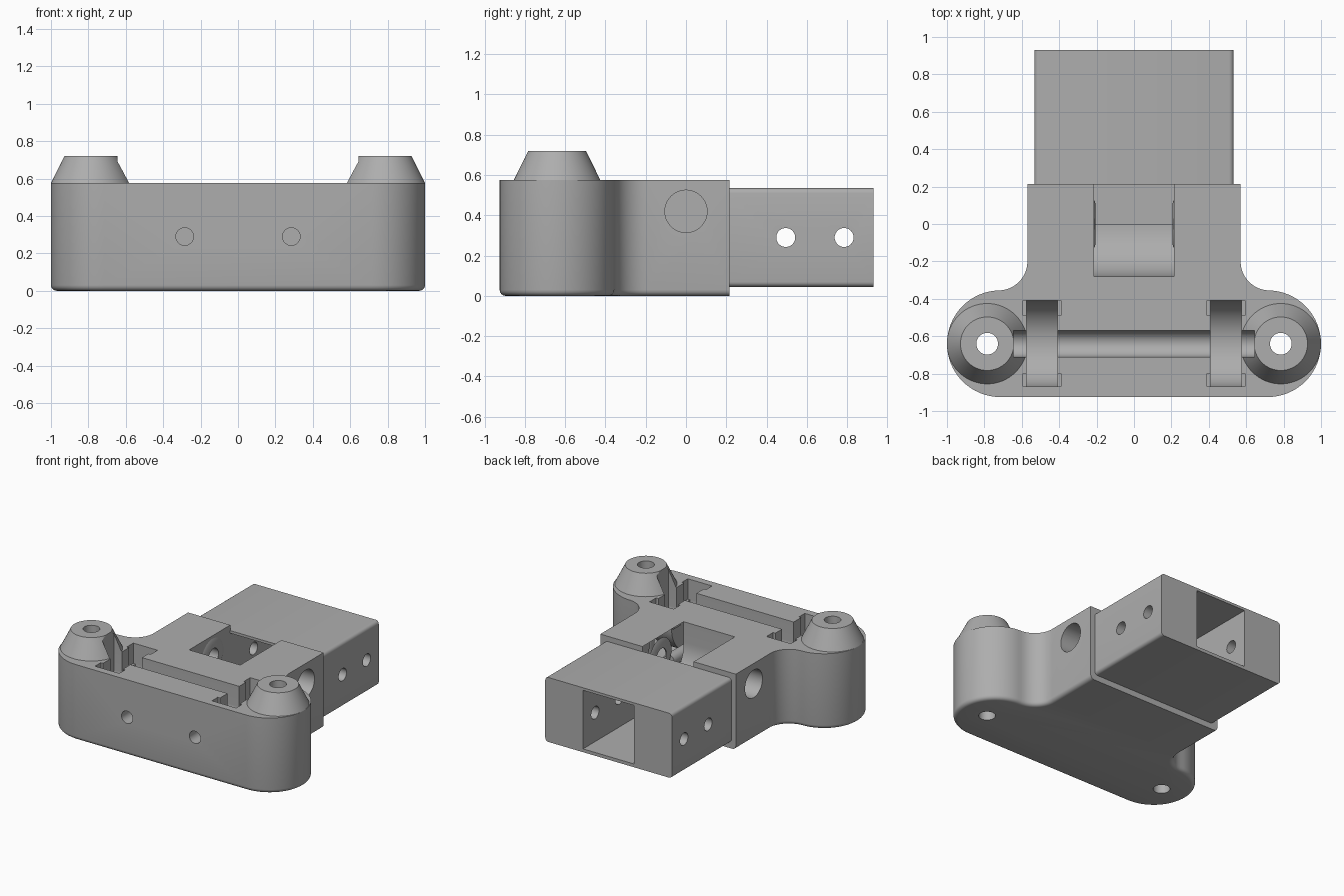
import bpy, bmesh, math
from mathutils import Matrix, Vector

cube = bpy.data.objects.get("Cube")
if cube:
    bpy.data.objects.remove(cube, do_unlink=True)

grey = bpy.data.materials.new("plain grey")
grey.use_nodes = True
COLOUR = (0.42, 0.42, 0.42, 1)
grey.diffuse_color = COLOUR
grey.node_tree.nodes["Principled BSDF"].inputs["Base Color"].default_value = COLOUR

TOP, AXLE = 0.575, 0.42
ROD_Y, TOWER_X = -0.64, 0.785


def to_object(name, bm):
    bmesh.ops.recalc_face_normals(bm, faces=bm.faces)
    mesh = bpy.data.meshes.new(name)
    bm.to_mesh(mesh)
    bm.free()
    mesh.materials.append(grey)
    obj = bpy.data.objects.new(name, mesh)
    bpy.context.collection.objects.link(obj)
    return obj


def box(name, low, high):
    low, high = Vector(low), Vector(high)
    bm = bmesh.new()
    bmesh.ops.create_cube(bm, size=1, matrix=Matrix.Translation((low + high) / 2)
                          @ Matrix.Diagonal((*(high - low), 1)))
    return to_object(name, bm)


def cylinder(name, start, end, r1, r2=None, sides=48):
    start, end = Vector(start), Vector(end)
    turn = (end - start).to_track_quat('Z', 'Y').to_matrix().to_4x4()
    bm = bmesh.new()
    bmesh.ops.create_cone(bm, cap_ends=True, segments=sides, radius1=r1,
                          radius2=r1 if r2 is None else r2, depth=(end - start).length,
                          matrix=Matrix.Translation((start + end) / 2) @ turn)
    return to_object(name, bm)


def arc(cx, cy, r, a0, a1, n=16):
    angles = [math.radians(a0 + (a1 - a0) * i / n) for i in range(n + 1)]
    return [(cx + r * math.cos(a), cy + r * math.sin(a)) for a in angles]


def extrude(name, points, axis, a, b):
    """Prism over an outline, along z (points x, y) or along x (points y, z)."""
    place = (lambda p: (*p, a)) if axis == 'z' else (lambda p: (a, *p))
    bm = bmesh.new()
    face = bm.faces.new([bm.verts.new(place(p)) for p in points])
    out = bmesh.ops.extrude_face_region(bm, geom=[face])
    move = (0, 0, b - a) if axis == 'z' else (b - a, 0, 0)
    bmesh.ops.translate(bm, vec=move, verts=[v for v in out["geom"] if isinstance(v, bmesh.types.BMVert)])
    return to_object(name, bm)


def u_slot(y, r, x0, x1):
    """Round-bottomed slot along x, open at the top."""
    return extrude("slot_cutter", arc(y, AXLE, r, 180, 360, 32) + [(y + r, 1), (y - r, 1)], 'x', x0, x1)


def carve(obj, cutters):
    """Cut every helper out of the part, then drop the helpers."""
    for cutter in cutters:
        cutter.hide_render = True
        mod = obj.modifiers.new("cut", 'BOOLEAN')
        mod.operation, mod.solver, mod.object = 'DIFFERENCE', 'EXACT', cutter
    mesh = bpy.data.meshes.new_from_object(obj.evaluated_get(bpy.context.evaluated_depsgraph_get()))
    obj.modifiers.clear()
    obj.data = mesh
    for cutter in cutters:
        bpy.data.objects.remove(cutter, do_unlink=True)


def smooth(obj):
    bpy.ops.object.select_all(action='DESELECT')
    obj.select_set(True)
    bpy.context.view_layer.objects.active = obj
    bpy.ops.object.shade_smooth_by_angle(angle=math.radians(30))


def both(part):
    return [part(side) for side in (-1, 1)]


def tower_hole(s):
    return cylinder("bolt_cutter", (s * TOWER_X, ROD_Y, -1), (s * TOWER_X, ROD_Y, 1), 0.058)


def rod_groove():
    return u_slot(ROD_Y, 0.07, -0.645, 0.645)


# Body: T-shaped outline with round ends and filleted inner corners
half = arc(0.715, ROD_Y, 0.285, -90, 90, 32) + arc(0.725, -0.2, 0.155, 270, 180)[1:] + [(0.57, 0.215)]
body = extrude("body", half + [(-x, y) for x, y in reversed(half)], 'z', 0, TOP)

# Rounded lower rim, except along the back
bm = bmesh.new()
bm.from_mesh(body.data)
rim = [e for e in bm.edges if all(v.co.z < 0.01 for v in e.verts) and any(v.co.y < 0.2 for v in e.verts)]
bmesh.ops.bevel(bm, geom=rim, offset=0.03, segments=4, affect='EDGES', profile=0.5)
bm.to_mesh(body.data)
bm.free()

# Pulley pocket, strap slots, rod groove and bolt holes
cuts = [rod_groove(), u_slot(0, 0.28, -0.215, 0.215),
        box("channel_cutter", (-0.215, 0, 0.07), (0.215, 0.5, 1))]
cuts += both(tower_hole)
cuts += both(lambda s: u_slot(ROD_Y, 0.23, s * 0.492 - 0.083, s * 0.492 + 0.083))
for y0, y1 in ((-0.87, -0.8), (-0.49, -0.41)):
    cuts += both(lambda s: box("strap_cutter", (s * 0.492 - 0.102, y0, AXLE), (s * 0.492 + 0.102, y1, 1)))
cuts += both(lambda s: cylinder("screw_cutter", (s * 0.285, -1.1, 0.29), (s * 0.285, -0.2, 0.29), 0.047))
cuts += both(lambda s: cylinder("axle_cutter", (0, 0, AXLE), (s, 0, AXLE), 0.06 if s < 0 else 0.075))
cuts += both(lambda s: cylinder("bore_cutter", (s * 0.38, 0, AXLE), (s, 0, AXLE), 0.105))
carve(body, cuts)
smooth(body)

# Raised washer rings on the pocket walls
for name, s in (("right_axle_ring", -1), ("left_axle_ring", 1)):
    ring = cylinder(name, (s * 0.216, 0, AXLE), (s * 0.206, 0, AXLE), 0.135, 0.11)
    carve(ring, [cylinder("ring_cutter", (-1, 0, AXLE), (1, 0, AXLE), 0.06)])
    smooth(ring)

# Tapered towers
for name, s in (("right_tower", -1), ("left_tower", 1)):
    tower = cylinder(name, (s * TOWER_X, ROD_Y, TOP), (s * TOWER_X, ROD_Y, 0.72), 0.215, 0.143, 64)
    carve(tower, [tower_hole(s), rod_groove()])
    smooth(tower)

# Tail: hollow bar with softened long edges and cross holes
tail = box("tail", (-0.533, 0.21, 0.045), (0.533, 0.93, 0.535))
bm = bmesh.new()
bm.from_mesh(tail.data)
long_edges = [e for e in bm.edges if abs(e.verts[0].co.y - e.verts[1].co.y) > 0.1]
bmesh.ops.bevel(bm, geom=long_edges, offset=0.025, segments=4, affect='EDGES', profile=0.5)
bm.to_mesh(tail.data)
bm.free()
cuts = [box("hollow_cutter", (-0.215, 0, 0.07), (0.215, 1.2, 0.515))]
cuts += [cylinder("pin_cutter", (-1, y, 0.29), (1, y, 0.29), 0.047) for y in (0.495, 0.785)]
carve(tail, cuts)
smooth(tail)
